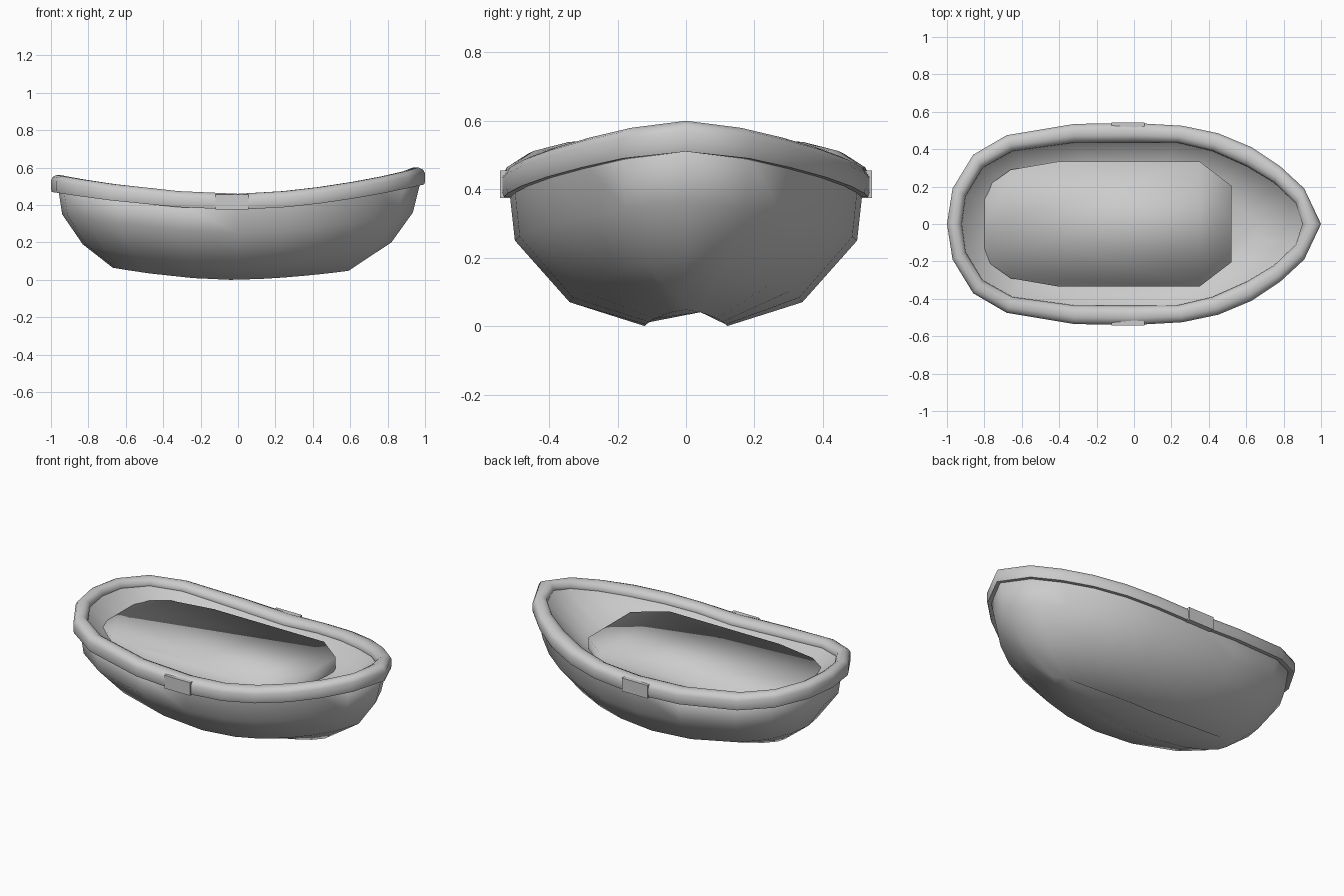
import bpy, bmesh, math

cube = bpy.data.objects.get("Cube")
if cube:
    bpy.data.objects.remove(cube, do_unlink=True)

grey = bpy.data.materials.new("light_grey")
grey.use_nodes = True
grey.diffuse_color = (0.6, 0.6, 0.6, 1)
grey.node_tree.nodes["Principled BSDF"].inputs["Base Color"].default_value = (0.6, 0.6, 0.6, 1)

# Plan outlines of the rim (one side, stern to bow)
OUTER = [(-1, 0), (-.97, .19), (-.86, .37), (-.68, .475), (-.32, .535), (0, .54),
         (.26, .525), (.45, .485), (.63, .41), (.78, .31), (.91, .19), (1, 0)]
INNER = [(-.92, 0), (-.90, .15), (-.81, .30), (-.65, .39), (-.32, .435), (0, .437),
         (.23, .435), (.42, .39), (.60, .31), (.75, .22), (.865, .11), (.90, 0)]


def mirrored(half):
    """Close a half outline by mirroring it across y = 0."""
    return half + [(x, -y) for x, y in half[-2:0:-1]]


OUT, INN = mirrored(OUTER), mirrored(INNER)


def sheer(u, stern, mid, bow):
    """Height along the length: low amidships, rising to both ends."""
    return mid + ((bow if u > 0 else stern) - mid) * abs(u) ** 1.7


def ring(stern_x, bow_x, half_y, zs):
    """Outline fitted to a length and a width."""
    return [(stern_x + (bow_x - stern_x) * (u + 1) / 2, v / .54 * half_y, sheer(u, *zs))
            for u, v in OUT]


def rim_ring(t, drop, top=True):
    """Ring between the outer (t=0) and inner (t=1) rim outlines."""
    zs = (.56, .46, .60) if top else (.47, .375, .51)
    return [(a[0] + (b[0] - a[0]) * t, a[1] + (b[1] - a[1]) * t, sheer(a[0], *zs) - drop)
            for a, b in zip(OUT, INN)]


def loft(name, rings, cap_first=False, cap_last=False, wrap=False, angle=40):
    bm = bmesh.new()
    loops = [[bm.verts.new(p) for p in r] for r in rings]
    n = len(loops[0])
    pairs = list(zip(loops, loops[1:])) + ([(loops[-1], loops[0])] if wrap else [])
    for a, b in pairs:
        for i in range(n):
            j = (i + 1) % n
            bm.faces.new((a[i], a[j], b[j], b[i]))
    if cap_first:
        bm.faces.new(loops[0][::-1])
    if cap_last:
        bm.faces.new(loops[-1])
    bmesh.ops.recalc_face_normals(bm, faces=bm.faces)
    me = bpy.data.meshes.new(name)
    bm.to_mesh(me)
    bm.free()
    me.materials.append(grey)
    ob = bpy.data.objects.new(name, me)
    bpy.context.collection.objects.link(ob)
    bpy.ops.object.select_all(action='DESELECT')
    ob.select_set(True)
    bpy.context.view_layer.objects.active = ob
    bpy.ops.object.shade_smooth_by_angle(angle=math.radians(angle))
    return ob


# Hull: outer shell from the keel up, over under the rim, then down into the bowl
bowl = [(x * .74, y * .74, .34 + .04 * abs(x)) for x, y in INN]
loft("hull", [
    ring(-.67, .59, .12, (.065, 0, .048)),
    ring(-.83, .82, .34, (.19, .07, .20)),
    ring(-.94, .935, .50, (.35, .25, .36)),
    ring(-.96, .975, .515, (.48, .385, .52)),
    rim_ring(.9, .03),
    rim_ring(1.04, .05),
    bowl,
], cap_first=True, cap_last=True, angle=60)

# Rounded rim running round the top edge
loft("rim", [
    rim_ring(.30, 0, False),
    rim_ring(.05, 0, False),
    rim_ring(0, -.015, False),
    rim_ring(0, .03),
    rim_ring(.12, .01),
    rim_ring(.35, 0),
    rim_ring(.65, 0),
    rim_ring(.90, .012),
    rim_ring(1, .035),
    rim_ring(.95, .055),
], wrap=True, angle=50)

# Raised deck block inside the bowl
deck = mirrored([(-.80, 0), (-.80, .19), (-.66, .29), (-.40, .335),
                 (.35, .335), (.52, .205), (.52, 0)])
loft("deck_block", [[(x, y, z) for x, y in deck] for z in (.25, .45)],
     cap_first=True, cap_last=True, angle=100)

# Small plate on each side of the rim
for name, s in (("left_side_plate", 1), ("right_side_plate", -1)):
    box = [[(x, s * y, z) for x, y in ((-.12, .50), (.055, .50), (.055, .544), (-.12, .544))]
           for z in (.375, .455)]
    loft(name, box, cap_first=True, cap_last=True, angle=30)
